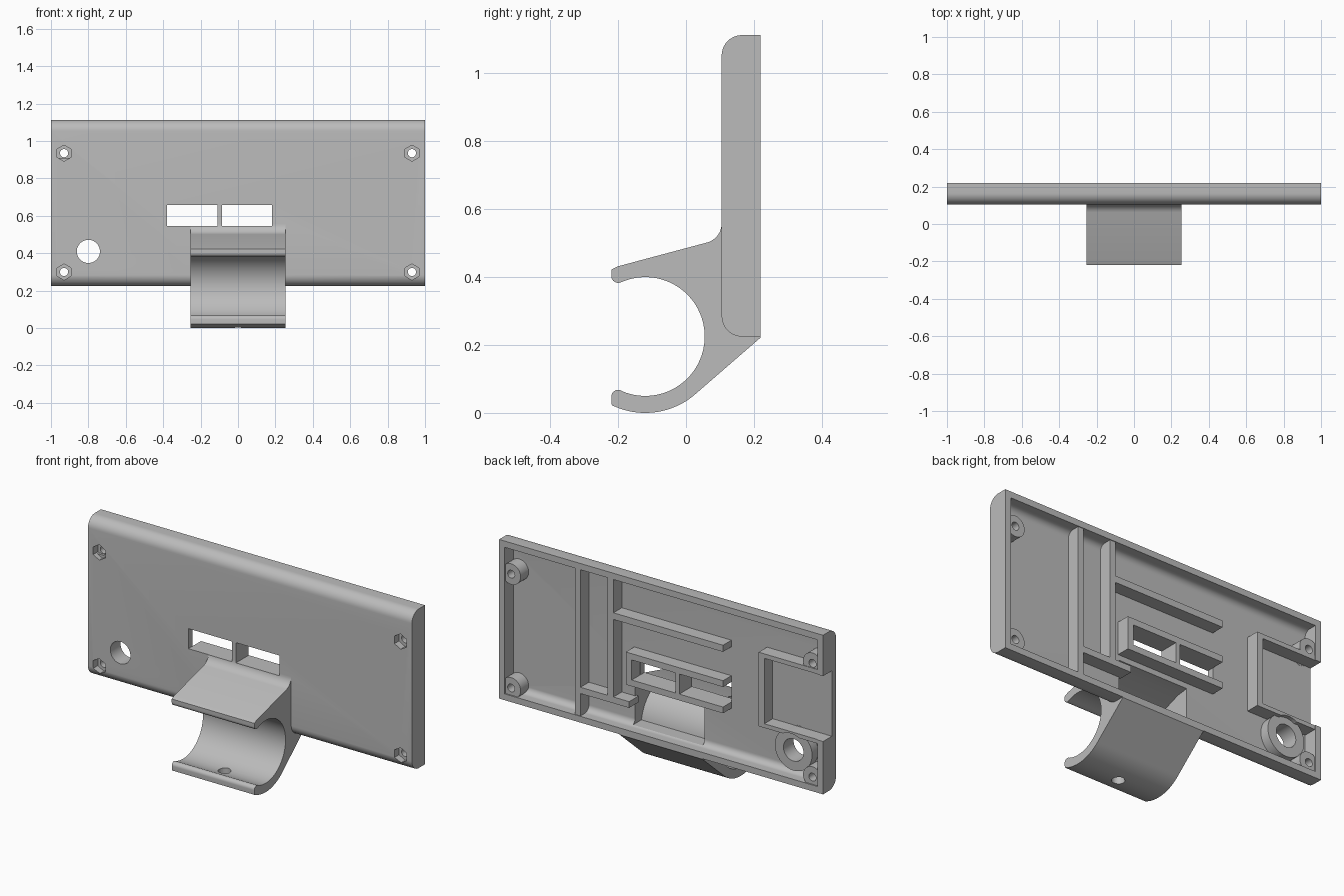
import bpy, bmesh, math
from mathutils import Matrix

old = bpy.data.objects.get("Cube")
if old:
    bpy.data.objects.remove(old, do_unlink=True)

grey = bpy.data.materials.new("plain grey")
grey.use_nodes = True
COLOUR = (0.5, 0.5, 0.5, 1)
grey.diffuse_color = COLOUR
grey.node_tree.nodes["Principled BSDF"].inputs["Base Color"].default_value = COLOUR


def finish(name, bm):
    bmesh.ops.recalc_face_normals(bm, faces=bm.faces)
    mesh = bpy.data.meshes.new(name)
    bm.to_mesh(mesh)
    bm.free()
    mesh.materials.append(grey)
    obj = bpy.data.objects.new(name, mesh)
    bpy.context.collection.objects.link(obj)
    return obj


def box(name, x0, x1, y0, y1, z0, z1):
    bm = bmesh.new()
    bmesh.ops.create_cube(bm, size=1)
    for v in bm.verts:
        v.co = ((x0 + x1) / 2 + v.co.x * (x1 - x0),
                (y0 + y1) / 2 + v.co.y * (y1 - y0),
                (z0 + z1) / 2 + v.co.z * (z1 - z0))
    return finish(name, bm)


def extrude(name, outline, x0, x1):
    """Sweep a (y, z) outline along x."""
    bm = bmesh.new()
    face = bm.faces.new([bm.verts.new((x0, y, z)) for y, z in outline])
    moved = bmesh.ops.extrude_face_region(bm, geom=[face])["geom"]
    bmesh.ops.translate(bm, vec=(x1 - x0, 0, 0),
                        verts=[g for g in moved if isinstance(g, bmesh.types.BMVert)])
    return finish(name, bm)


def rod(name, x, z, r, y0, y1, sides=40):
    """Cylinder lying along y."""
    bm = bmesh.new()
    bmesh.ops.create_cone(bm, cap_ends=True, segments=sides, radius1=r, radius2=r, depth=y1 - y0,
                          matrix=Matrix.Translation((x, (y0 + y1) / 2, z))
                          @ Matrix.Rotation(math.pi / 2, 4, 'X'))
    return finish(name, bm)


def arc(cy, cz, r, a0, a1, n):
    angles = [math.radians(a0 + (a1 - a0) * i / n) for i in range(n + 1)]
    return [(cy + r * math.cos(a), cz + r * math.sin(a)) for a in angles]


def rounded(y0, y1, z0, z1, r):
    """Outline with two rounded front corners."""
    return ([(y1, z0), (y1, z1)] + arc(y0 + r, z1 - r, r, 90, 180, 10)
            + arc(y0 + r, z0 + r, r, 180, 270, 10))


def combine(target, tool, operation):
    mod = target.modifiers.new("combine", 'BOOLEAN')
    mod.operation, mod.solver, mod.object = operation, 'EXACT', tool
    bpy.context.view_layer.objects.active = target
    bpy.ops.object.modifier_apply(modifier=mod.name)
    bpy.data.objects.remove(tool, do_unlink=True)


FRONT, FLOOR, BACK, RIB = 0.105, 0.142, 0.22, 0.216
LOW, HIGH, WALL = 0.225, 1.113, 0.035

# Case body with the pipe clamp below it
case = extrude("case_with_clamp", rounded(FRONT, BACK, LOW, HIGH, 0.06), -1, 1)
cy, cz = -0.12, 0.225
clamp = ([(BACK, 0.222)] + arc(cy, cz, 0.225, -48, -116, 24)
         + arc(-0.2, 0.048, 0.02, 180, 70, 8)
         + arc(cy, cz, 0.175, -110, 110, 56)
         + arc(-0.2, 0.403, 0.02, 290, 180, 8)
         + [(-0.22, 0.422), (-0.2, 0.432)]
         + arc(0.047, 0.558, 0.058, -75, 0, 10)
         + [(0.125, 0.56), (0.125, 0.25), (BACK, 0.25)])
combine(case, extrude("clamp", clamp, -0.255, 0.255), 'UNION')

# Hollow the case and the clamp arm from the back
combine(case, extrude("cavity", rounded(FLOOR, 0.3, LOW + WALL, HIGH - WALL, 0.035),
                      -1 + WALL, 1 - WALL), 'DIFFERENCE')
pocket = arc(cy, cz, 0.21, 72, 11, 20) + [(0.18, 0.265), (0.18, 0.485), (0.075, 0.472)]
combine(case, extrude("arm_pocket", pocket, -0.215, 0.215), 'DIFFERENCE')

# Screw posts and the cable collar
screws = [(x, z) for x in (-0.93, 0.93) for z in (0.3, 0.935)]
for x, z in screws:
    combine(case, rod("post", x, z, 0.058, 0.125, 0.213), 'UNION')
combine(case, rod("collar", -0.8, 0.41, 0.115, 0.125, 0.195), 'UNION')

# Side opening for the connector
combine(case, box("side_notch", -1.1, -0.62, FLOOR + 0.001, 0.3, 0.52, 0.885), 'DIFFERENCE')

# Screw holes with hexagonal nut recesses, cable hole, windows, clamp hole
for x, z in screws:
    combine(case, rod("screw_hole", x, z, 0.022, 0, 0.3, 24), 'DIFFERENCE')
    combine(case, rod("nut_recess", x, z, 0.043, 0, 0.145, 6), 'DIFFERENCE')
combine(case, rod("cable_hole", -0.8, 0.41, 0.062, 0, 0.3), 'DIFFERENCE')
for x0, x1 in ((-0.38, -0.11), (-0.085, 0.183)):
    combine(case, box("window", x0, x1, 0.07, 0.3, 0.545, 0.657), 'DIFFERENCE')
hole = rod("clamp_hole", 0, 0, 0.033, -0.15, 0.15, 24)
hole.data.transform(Matrix.Translation((0, cy, 0)) @ Matrix.Rotation(math.pi / 2, 4, 'X'))
combine(case, hole, 'DIFFERENCE')

# Ribs inside the case: x range, z range
ribs = {
    "tall_rib_outer": (0.50, 0.535, LOW + 0.02, HIGH - 0.02),
    "tall_rib_inner": (0.297, 0.333, 0.40, HIGH - 0.02),
    "slot_floor_rib": (0.20, 0.51, 0.385, 0.42),
    "long_shelf": (-0.38, 0.30, 0.853, 0.89),
    "window_rib_top": (-0.38, 0.22, 0.657, 0.692),
    "window_rib_bottom": (-0.38, 0.22, 0.51, 0.545),
    "window_rib_side": (0.184, 0.22, 0.53, 0.67),
    "window_rib_middle": (-0.11, -0.085, 0.53, 0.67),
    "connector_rib_top": (-0.999, -0.60, 0.885, 0.91),
    "connector_rib_bottom": (-0.999, -0.60, 0.497, 0.52),
    "connector_rib_side": (-0.635, -0.60, 0.51, 0.90),
}
for name, (x0, x1, z0, z1) in ribs.items():
    rib = box(name, x0, x1, FLOOR - 0.01, RIB, z0, z1)
    if name == "connector_rib_bottom":
        # Keep the rib clear of the cable hole
        combine(rib, rod("clearance", -0.8, 0.41, 0.1, 0, 0.3), 'DIFFERENCE')

# Smooth the curved faces, keep the edges crisp
bpy.ops.object.select_all(action='DESELECT')
case.select_set(True)
bpy.context.view_layer.objects.active = case
bpy.ops.object.shade_smooth_by_angle(angle=math.radians(30))
